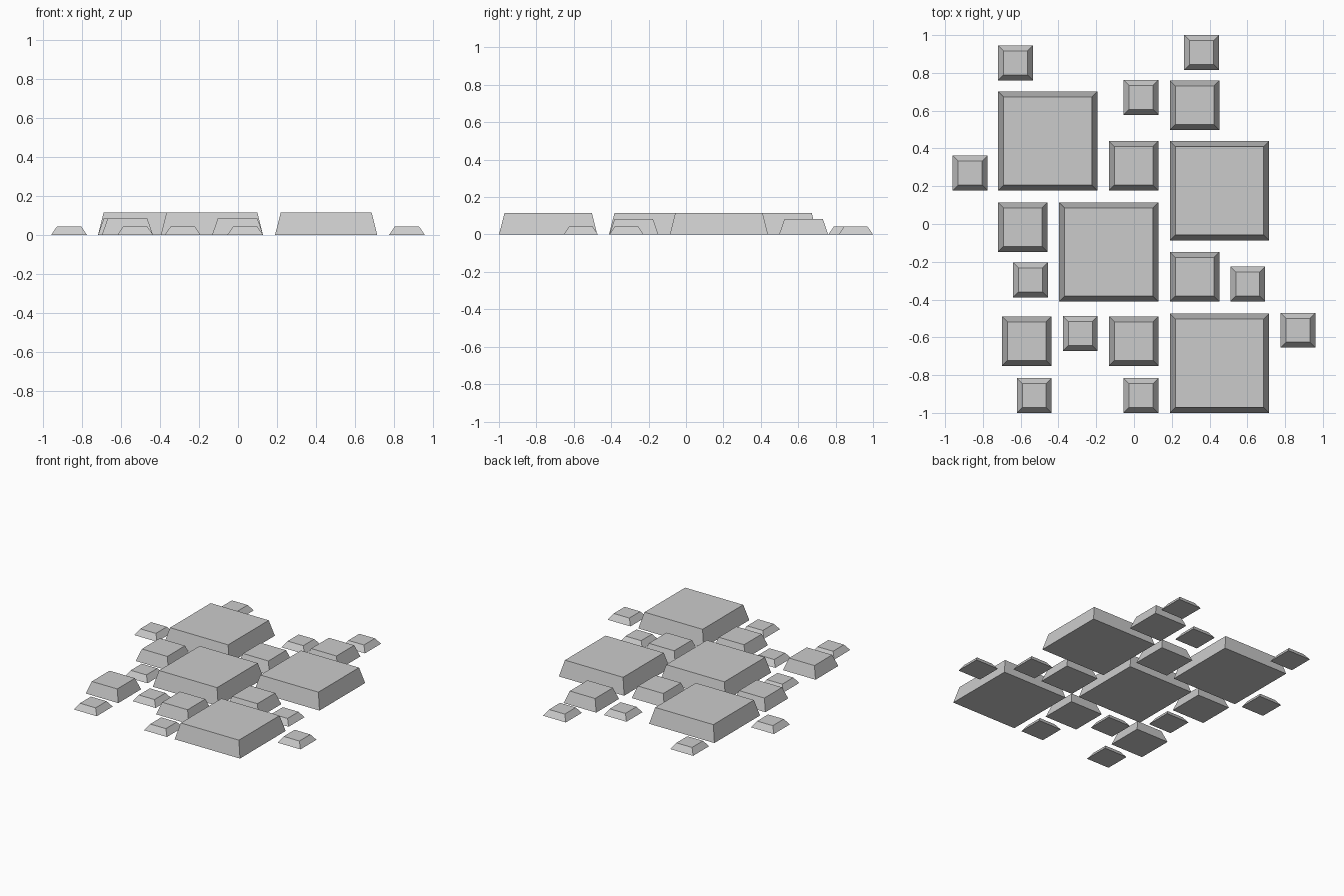
import bpy, bmesh

if "Cube" in bpy.data.objects:
    bpy.data.objects.remove(bpy.data.objects["Cube"])

INSET = 0.029  # how far each sloped side leans in at the top


def tile(name, cx, cy, size, height):
    # Flat square block with sloped sides, standing on z = 0
    bm = bmesh.new()
    bmesh.ops.create_cube(bm, size=1.0)
    for v in bm.verts:
        top = v.co.z > 0
        width = size - 2 * INSET if top else size
        v.co = (v.co.x * width, v.co.y * width, height if top else 0.0)
    mesh = bpy.data.meshes.new(name)
    bm.to_mesh(mesh)
    bm.free()
    obj = bpy.data.objects.new(name, mesh)
    obj.location = (cx, cy, 0)
    bpy.context.collection.objects.link(obj)


# Each kind: size, height, centres
tiles = {
    "large_plate": (0.525, 0.115, [
        (-0.457, 0.439), (-0.134, -0.149), (0.453, 0.176), (0.453, -0.737)]),
    "medium_plate": (0.262, 0.084, [
        (0.321, 0.629), (-0.002, 0.308), (-0.588, -0.016),
        (0.321, -0.279), (-0.568, -0.620), (-0.002, -0.620)]),
    "small_plate": (0.184, 0.042, [
        (-0.627, 0.853), (0.358, 0.908), (0.037, 0.670), (-0.868, 0.270),
        (-0.548, -0.296), (0.602, -0.318), (-0.284, -0.580),
        (0.868, -0.562), (-0.528, -0.908), (0.037, -0.908)]),
}

for kind, (size, height, centres) in tiles.items():
    for i, (cx, cy) in enumerate(centres, 1):
        tile(f"{kind}_{i}", cx, cy, size, height)
